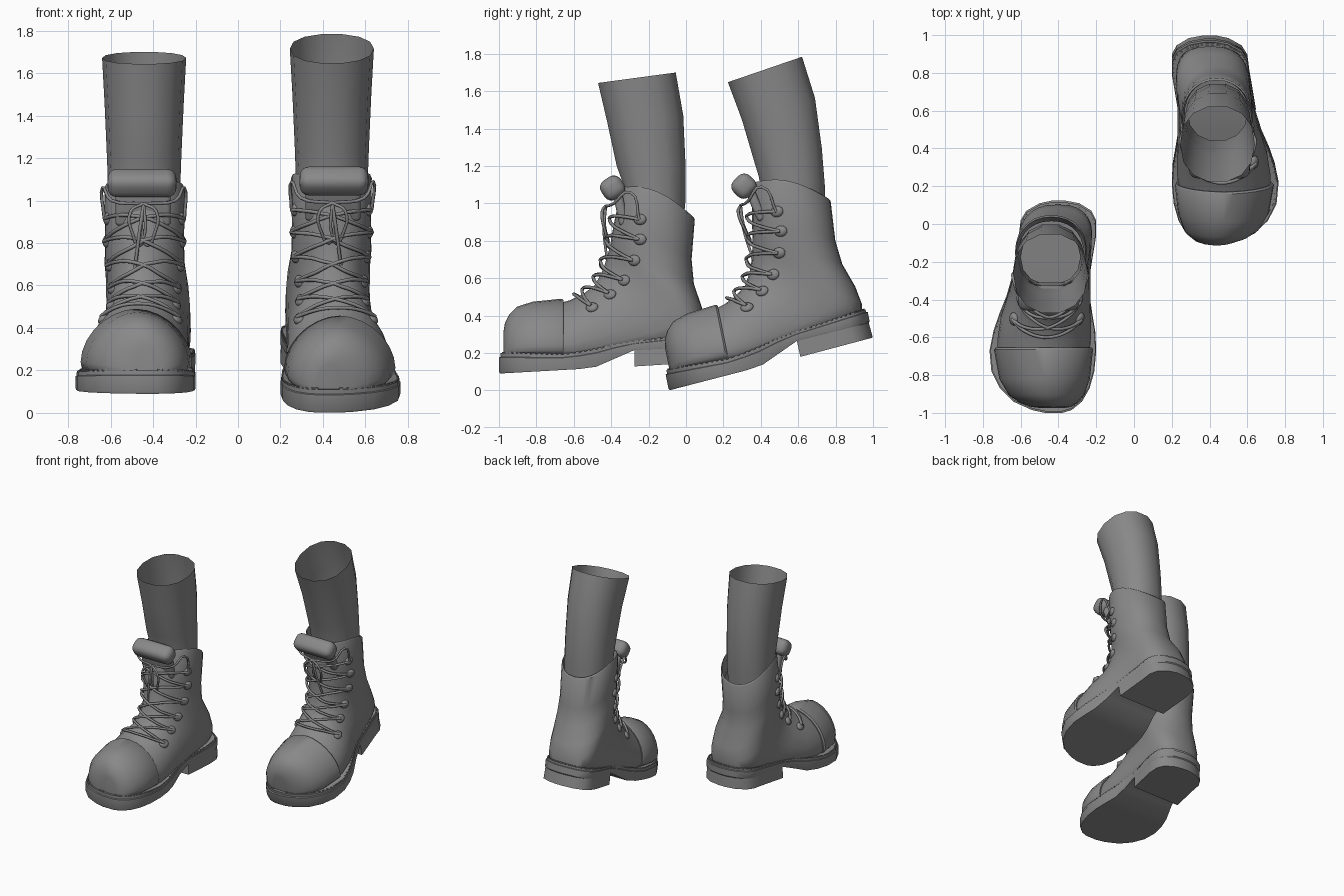
import bpy, bmesh
from math import sin, cos, pi, radians
from mathutils import Vector, Matrix
from mathutils.bvhtree import BVHTree

if "Cube" in bpy.data.objects:
    bpy.data.objects.remove(bpy.data.objects["Cube"])

parts = []
dark = bpy.data.materials.new("dark_grey")
dark.diffuse_color = (.25, .25, .25, 1)
dark.use_nodes = True
dark.node_tree.nodes["Principled BSDF"].inputs["Base Color"].default_value = dark.diffuse_color


def power(v, n):
    return (1 if v >= 0 else -1) * abs(v) ** (2 / n)


def add(name, data):
    data.materials.append(dark)
    ob = bpy.data.objects.new(name, data)
    bpy.context.collection.objects.link(ob)
    parts.append(ob)
    return ob


def finish(bm, name, angle=40):
    bmesh.ops.recalc_face_normals(bm, faces=bm.faces)
    me = bpy.data.meshes.new(name)
    bm.to_mesh(me)
    bm.free()
    me.shade_smooth()
    me.set_sharp_from_angle(angle=radians(angle))
    return add(name, me)


def ring(yb, zb, yf, zf, hw, cb, cf, c=0.5, nb=2.2, nf=2.2, bow=0.0, sides=28):
    """Cross-section running from a back/bottom point to a front/top point."""
    pts = []
    for i in range(sides):
        t = 2 * pi * i / sides
        s, k = sin(t), cos(t)
        n = nf if s > 1e-6 else nb
        a = c + (1 - c if s > 0 else c) * power(s, n)
        pts.append((cb + (cf - cb) * a + hw * power(k, n),
                    yb + (yf - yb) * a, zb + (zf - zb) * a + bow * sin(pi * a)))
    return pts


def bridge(bm, rings):
    loops = [[bm.verts.new(p) for p in r] for r in rings]
    for a, b in zip(loops, loops[1:]):
        for i in range(len(a)):
            j = (i + 1) % len(a)
            bm.faces.new((a[i], a[j], b[j], b[i]))
    return loops


def loft(name, rings, cap=False):
    bm = bmesh.new()
    loops = bridge(bm, rings)
    if cap:
        bm.faces.new(loops[0])
    return finish(bm, name)


def lerp(table, y):
    for (y0, z0), (y1, z1) in zip(table, table[1:]):
        if y <= y1:
            return z0 + (z1 - z0) * (y - y0) / (y1 - y0)
    return table[-1][1]


# outline of the sole: y, outer x, inner x; then its height profiles
SOLE = [(-1.0, -.47, -.38), (-.985, -.54, -.33), (-.94, -.64, -.275), (-.87, -.71, -.235),
        (-.78, -.755, -.21), (-.67, -.765, -.2), (-.57, -.745, -.205), (-.48, -.715, -.22),
        (-.38, -.675, -.235), (-.275, -.645, -.235), (-.06, -.61, -.2),
        (.02, -.6, -.2), (.07, -.57, -.225), (.11, -.5, -.29), (.125, -.43, -.37)]
WELT = [(-1.0, .2), (-.65, .19), (-.5, .215), (-.35, .25), (.125, .308)]
BASE = [(-1.0, .09), (-.5, .118), (-.275, .215), (.125, .235)]
TREAD = [(-.275, .128), (.125, .153)]


def outline(stations, scale):
    pts = [(x, y) for y, x, _ in stations] + [(x, y) for y, _, x in reversed(stations)]
    return [(-.44 + (x + .44) * scale, -.44 + (y + .44) * scale, y) for x, y in pts]


def slab(name, stations, low, high, levels):
    bm = bmesh.new()
    rings = [[(x, y, lerp(low, k) * (1 - f) + lerp(high, k) * f) for x, y, k in outline(stations, s)]
             for f, s in levels]
    loops = bridge(bm, rings)
    n = len(stations)
    for lp in (loops[0], loops[-1]):
        for i in range(n - 1):
            bm.faces.new((lp[i], lp[i + 1], lp[2 * n - 2 - i], lp[2 * n - 1 - i]))
    return finish(bm, name, 35)


def cord(name, lines, radius=.009):
    cu = bpy.data.curves.new(name, 'CURVE')
    cu.dimensions = '3D'
    cu.bevel_depth = radius
    cu.bevel_resolution = 1
    cu.resolution_u = 4
    cu.use_fill_caps = True
    for pts in lines:
        sp = cu.splines.new('BEZIER')
        sp.bezier_points.add(len(pts) - 1)
        for bp, p in zip(sp.bezier_points, pts):
            bp.co = p
            bp.handle_left_type = bp.handle_right_type = 'AUTO'
    add(name, cu)


def build_boot(side, matrix, lean):
    parts.clear()
    # sole with a stepped welt, and heel block
    slab(side + "_sole", SOLE, BASE, WELT, [(0, .99), (.1, 1), (.78, 1), (.81, .985), (1, .985)])
    slab(side + "_heel", SOLE[9:], TREAD, BASE, [(0, 1), (1, .99)])
    # welt stitches
    bm = bmesh.new()
    o = outline(SOLE, .968)
    for (x0, y0, k0), (x1, y1, k1) in zip(o, o[1:]):
        d = Vector((x1 - x0, y1 - y0, lerp(WELT, k1) - lerp(WELT, k0)))
        count = max(1, round(d.length / .03))
        for i in range(count):
            p = Vector((x0, y0, lerp(WELT, k0) + .001)) + d * ((i + .5) / count)
            m = Matrix.Translation(p) @ d.to_track_quat('X', 'Z').to_matrix().to_4x4()
            bmesh.ops.create_cube(bm, size=1, matrix=m @ Matrix.Diagonal((.018, .008, .01, 1)))
    finish(bm, side + "_welt_stitches")
    # toe cap: y, top, half width; turned in at its rear edge
    cap = [(-.975, .32, .06), (-.968, .36, .105), (-.945, .405, .155), (-.905, .447, .2),
           (-.82, .474, .24), (-.665, .49, .262), (-.655, .483, .255), (-.657, .46, .238)]
    loft(side + "_toe_cap", [ring(y, .17, y, z, w, c, c, .22, 3, 1.85)
                             for y, z, w in cap for c in [-.411 - w * .26]], True)
    # boot upper, foot: sections fan round the heel (bottom y z, top y z, half width, bottom x, squareness)
    foot = [(-.70, .17, -.70, .46, .243, -.48, 3), (-.60, .17, -.62, .482, .247, -.475, 4),
            (-.47, .19, -.55, .515, .238, -.467, 4.5), (-.31, .22, -.49, .56, .214, -.443, 4.5),
            (-.12, .24, -.455, .62, .2, -.42, 4), (0, .255, -.435, .67, .197, -.41, 3.6),
            (.09, .28, -.422, .715, .196, -.403, 2.9), (.103, .34, -.412, .75, .196, -.403, 2.6),
            (.086, .44, -.403, .79, .193, -.408, 2.4)]
    # shaft: back y z, front y z, half width, rise of the rim; ends in a turned-in collar
    shaft = [(.042, .57, -.395, .84, .188, 0), (.03, .70, -.382, .91, .186, .01),
             (.047, .915, -.345, 1.08, .19, .05), (.037, .93, -.335, 1.092, .184, .05),
             (.015, .82, -.33, 1.0, .172, .03)]
    rings = [ring(*p, w, cb, min(cb, -.45), .22 + .028 * i, nb, 1.85 + .05 * i)
             for i, (*p, w, cb, nb) in enumerate(foot)]
    rings += [ring(*p, w, -.437, -.443, bow=b) for *p, w, b in shaft]
    me = loft(side + "_upper", rings).data
    tree = BVHTree.FromPolygons([v.co for v in me.vertices], [p.vertices[:] for p in me.polygons])
    # leg: open tube leaning by a different amount in each boot
    leg = [(-.03, .70, -.32, .80, .158), (0, 1.0, -.345, 1.12, .17), (.002, 1.2, -.375, 1.2, .175),
           (-.01, 1.47, -.425, 1.43, .186), (-.05, 1.70, -.475, 1.643, .198)]
    loft(side + "_leg", [ring(yb + k, zb, yf + k, zf, w, -.442, -.442, sides=14)
                         for yb, zb, yf, zf, w in leg for k in [lean * min(.103, (zb - .66) * .108)]])
    # tongue: padded roll at the end of a flap
    bm = bmesh.new()
    for loc, tilt, size in (((-.452, -.392, 1.082), 34, (.325, .125, .12)),
                            ((-.447, -.355, 1.0), 12, (.26, .05, .24))):
        box = bmesh.ops.create_cube(bm, size=1, matrix=Matrix.Translation(loc)
                                    @ Matrix.Rotation(radians(tilt), 4, 'X') @ Matrix.Diagonal((*size, 1)))
        edges = list({e for v in box['verts'] for e in v.link_edges})
        bmesh.ops.bevel(bm, geom=edges, offset=min(size) * .38, segments=4, profile=.5, affect='EDGES')
    finish(bm, side + "_tongue", 60)
    # eyelets: flattened studs lying on the surface
    rows = ((-.503, .444), (-.407, .513), (-.332, .588), (-.278, .695), (-.246, .807), (-.246, .914))
    eyes = []
    bm = bmesh.new()
    for y, z in rows:
        pair = []
        for s in (-1, 1):
            hit, nor, _, _ = tree.ray_cast(Vector((-.45 + s, y, z)), Vector((-s, 0, 0)))
            if nor.x * s < 0:
                nor = -nor
            m = Matrix.Translation(hit) @ nor.to_track_quat('Z', 'Y').to_matrix().to_4x4()
            bmesh.ops.create_uvsphere(bm, u_segments=12, v_segments=6, radius=1,
                                      matrix=m @ Matrix.Diagonal((.036, .03, .017, 1)))
            pair.append(hit + nor * .014)
        eyes.append(pair)
    finish(bm, side + "_eyelets", 60)

    # laces: crossed strands pressed onto the front of the boot
    def strand(a, b):
        push = .07 + .13 * min(1, max(0, ((a.z + b.z) / 2 - .48) / .2))
        pts = [a]
        for i in range(1, 8):
            h = sin(pi * i / 8)
            p = a.lerp(b, i / 8) + Vector((0, -push, .06)) * h
            loc = tree.find_nearest(p)[0]
            out = Vector((loc.x + .445, -.2, .08)).normalized()
            pts.append(loc + out * (.01 + .02 * h))
        return pts + [b]

    lines = [strand(*eyes[0])]
    for lo, hi in zip(eyes, eyes[1:]):
        lines += [strand(lo[0], hi[1]), strand(lo[1], hi[0])]
    cord(side + "_laces", lines)
    # knot, loops and loose ends
    knot = Vector((-.445, -.43, .985))
    bow = [[knot, (-.46, -.44, .88), (-.485, -.42, .68)]]
    for s in (-1, 1):
        bow.append([eyes[-1][(s + 1) // 2], (-.445 + s * .192, -.30, 1.06),
                    (-.445 + s * .15, -.385, 1.0), knot])
        bow.append([knot, (-.445 + s * .06, -.45, .95), (-.445 + s * .05, -.43, .84),
                    (-.445 + s * .015, -.415, .79), (-.445 + s * .01, -.435, .88), knot])
    cord(side + "_bow", bow, .008)
    for ob in parts:
        ob.data.transform(matrix)
        if ob.type == 'MESH' and matrix.determinant() < 0:
            ob.data.flip_normals()


# planted boot, then its mirrored partner stepping back with raised heel
build_boot("left", Matrix.Identity(4), 0)
step = (Matrix.Translation((0, -.092, 0)) @ Matrix.Rotation(radians(11.3), 4, 'X')
        @ Matrix.Diagonal((-1, 1, 1, 1)) @ Matrix.Translation((0, 1.0, -.09)))
build_boot("right", step, 1)
